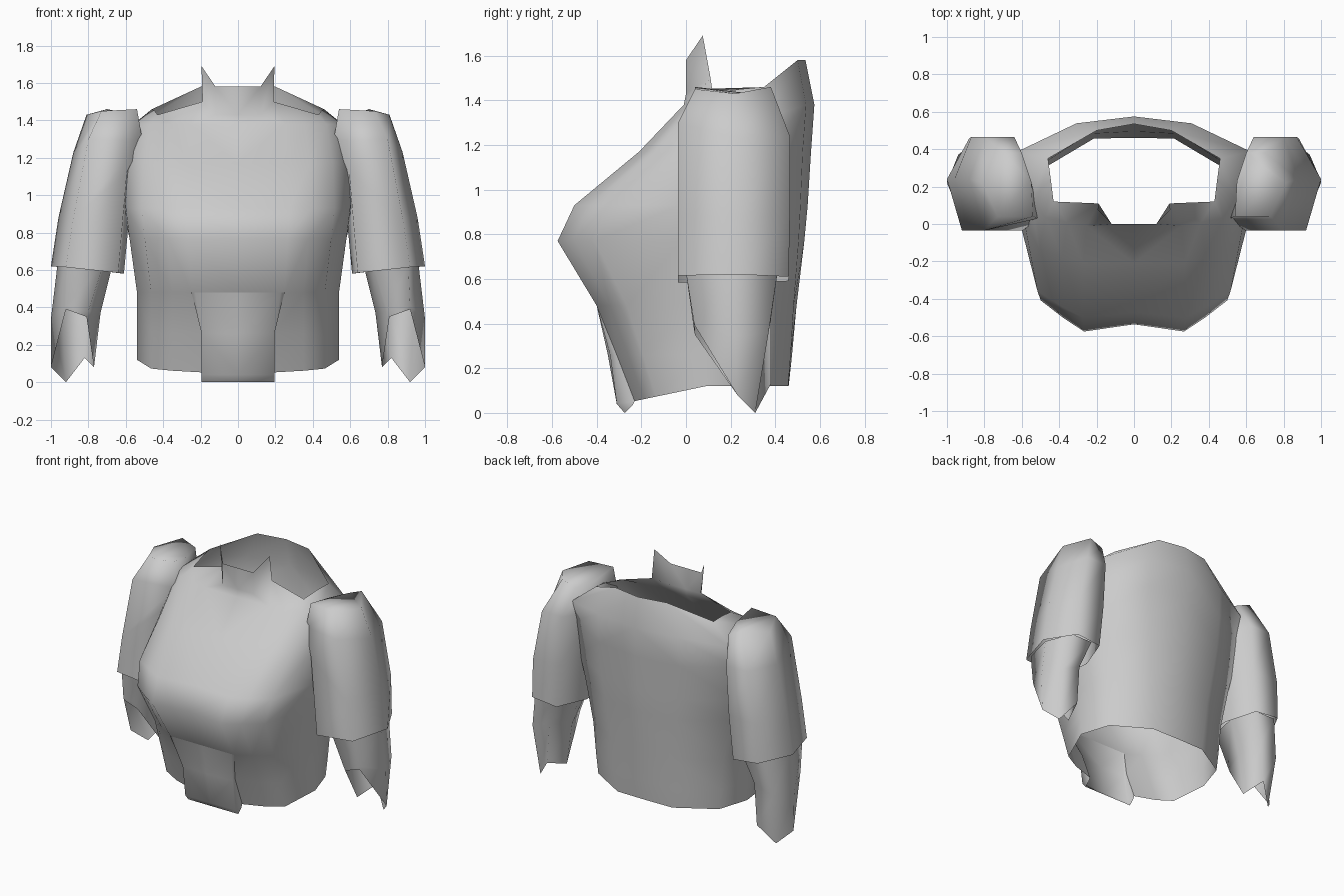
import bpy
import bmesh
from math import radians

old = bpy.data.objects.get("Cube")
if old:
    bpy.data.objects.remove(old)

GREY = (0.6, 0.6, 0.6, 1)
cloth = bpy.data.materials.new("grey cloth")
cloth.use_nodes = True
cloth.diffuse_color = GREY
cloth.node_tree.nodes["Principled BSDF"].inputs["Base Color"].default_value = GREY


def loft(name, rings, closed=False, cap=False, mirror=False, skip=(), sign=1):
    """Skin a stack of rings; skip holds (ring, column) faces left open."""
    bm = bmesh.new()
    rows = [[bm.verts.new((sign * x, y, z)) for x, y, z in ring] for ring in rings]
    for r, (low, high) in enumerate(zip(rows, rows[1:])):
        count = min(len(low), len(high))
        for c in range(count if closed else count - 1):
            if (r, c) not in skip:
                d = (c + 1) % count
                quad = (low[c], low[d], high[d], high[c])
                bm.faces.new(quad[::sign])
    if cap:
        bm.faces.new(rows[-1][::sign])
    loose = [v for v in bm.verts if not v.link_faces]
    bmesh.ops.delete(bm, geom=loose, context='VERTS')
    mesh = bpy.data.meshes.new(name)
    bm.to_mesh(mesh)
    bm.free()
    mesh.materials.append(cloth)
    obj = bpy.data.objects.new(name, mesh)
    bpy.context.collection.objects.link(obj)
    if mirror:
        mod = obj.modifiers.new("Mirror", 'MIRROR')
        mod.use_clip = True
    bpy.ops.object.select_all(action='DESELECT')
    obj.select_set(True)
    bpy.context.view_layer.objects.active = obj
    bpy.ops.object.shade_smooth_by_angle(angle=radians(120))


def body_ring(z, width, front, side, back, dip=1.0):
    """Half outline of the body from the front centre round to the back centre."""
    panel = 0.36 if z < 0.3 else 0.46
    chest = [(0, dip), (panel, 1), (0.65, 0.87), (0.86, 0.7), (1, 0)]
    # the back is narrower and flatter at the hem than at the shoulders
    rear = [(0.85 + 0.19 * z, 0.58), (0.38 + 0.13 * z, 1 - 0.06 * z), (0, 1)]
    ring = [(width * u, side + (front - side) * t, z) for u, t in chest]
    return ring + [(width * u, side + (back - side) * t, z) for u, t in rear]


# Body: hem, waist, bust, chest and shoulder rings, then the neckline
levels = [
    (0.12, 0.54, -0.23, 0.09, 0.46),
    (0.26, 0.54, -0.31, 0.08, 0.475),
    (0.48, 0.54, -0.40, 0.05, 0.495),
    (0.77, 0.58, -0.575, -0.02, 0.53, 0.93),
    (0.93, 0.60, -0.50, -0.03, 0.545, 0.94),
    (1.17, 0.59, -0.21, 0.03, 0.56),
    (1.38, 0.55, -0.01, 0.13, 0.575),
]
rings = [body_ring(*level) for level in levels]
# the hem dips towards the front and the back of the shoulder drops
rings[0] = [(x, y, z + 0.21 * min(0, y - 0.09)) for x, y, z in rings[0]]
x, y, z = rings[-1][5]
rings[-1][5] = (x + 0.01, y, z - 0.05)
neckline = [(0, 0, 1.43), (0.12, 0, 1.43), (0.19, 0.11, 1.5), (0.43, 0.12, 1.43),
            (0.445, 0.24, 1.45), (0.46, 0.35, 1.46), (0.2, 0.5, 1.58), (0, 0.535, 1.58)]
# the front of the neckline carries on up as a collar with two points
collar = [(0, 0, 1.58), (0.12, 0, 1.58), (0.195, 0.075, 1.69)]
loft("body", rings + [neckline, collar], mirror=True, skip={(0, 0), (1, 0)})

# Front tab flaring out below the waist, with side walls running back to the hem
tab_x = rings[1][1][0]
hem_x, hem_y, hem_z = rings[0][1]
centre, waist = rings[2][:2]
tab = [
    [(0, -0.275, 0), (tab_x, -0.275, 0), (hem_x, hem_y - 0.01, hem_z - 0.02)],
    [(0, -0.31, 0.04), (tab_x, -0.31, 0.04), (hem_x, hem_y, hem_z)],
    [(0, -0.35, 0.26), (tab_x, -0.34, 0.26), rings[1][1]],
    [centre, (waist[0] - 0.02, waist[1], waist[2]), waist],
]
loft("front_tab", tab, mirror=True)

# Sleeves: six-sided, starting at the front outer corner and going round the back
upper = [
    [(0.92, -0.035, 0.615), (1.0, 0.24, 0.62), (0.88, 0.46, 0.61),
     (0.69, 0.46, 0.59), (0.61, 0.23, 0.58), (0.64, -0.035, 0.585)],
    [(0.88, -0.035, 0.88), (0.96, 0.24, 0.88), (0.87, 0.465, 0.88),
     (0.66, 0.465, 0.9), (0.58, 0.23, 0.9), (0.595, -0.035, 1.12)],
    [(0.8, -0.035, 1.3), (0.88, 0.24, 1.23), (0.8, 0.465, 1.24),
     (0.64, 0.465, 1.24), (0.55, 0.23, 1.22), (0.51, 0.03, 1.29)],
    [(0.73, 0.04, 1.45), (0.81, 0.22, 1.43), (0.7, 0.38, 1.46),
     (0.6, 0.38, 1.42), (0.55, 0.23, 1.43), (0.54, 0.04, 1.46)],
]
# the lower sleeve ends in a slanted opening and tucks into the upper one
lower = [
    [(0.92, 0.04, 0.39), (1.0, 0.23, 0.08), (0.92, 0.31, 0),
     (0.82, 0.38, 0.13), (0.77, 0.23, 0.08), (0.81, 0.04, 0.35)],
    [(0.92, 0.035, 0.41), (1.0, 0.22, 0.34), (0.94, 0.37, 0.36),
     (0.8, 0.38, 0.42), (0.735, 0.22, 0.37), (0.8, 0.035, 0.38)],
    [(0.91, 0, 0.63), (0.965, 0.22, 0.63), (0.89, 0.41, 0.63),
     (0.72, 0.41, 0.63), (0.67, 0.22, 0.63), (0.72, 0, 0.63)],
]
for side, sign in (("left", 1), ("right", -1)):
    loft(side + "_upper_sleeve", upper, closed=True, cap=True, sign=sign)
    loft(side + "_lower_sleeve", lower, closed=True, sign=sign)
